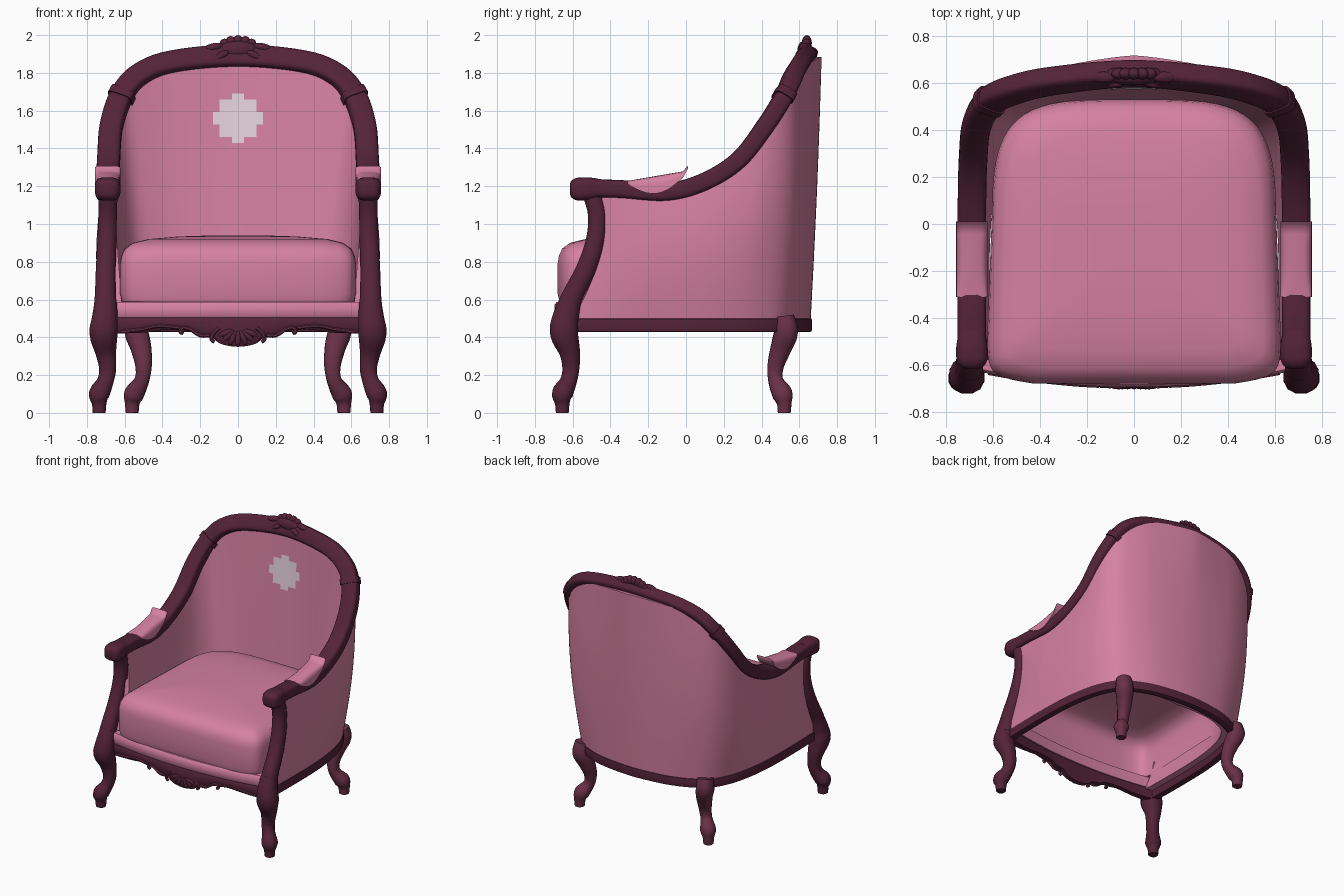
import bpy, bmesh, math
from mathutils import Vector, Matrix
from mathutils.bvhtree import BVHTree

cube = bpy.data.objects.get("Cube")
if cube:
    bpy.data.objects.remove(cube, do_unlink=True)


def material(name, rgb):
    m = bpy.data.materials.new(name)
    m.use_nodes = True
    m.diffuse_color = (*rgb, 1)
    m.node_tree.nodes["Principled BSDF"].inputs["Base Color"].default_value = (*rgb, 1)
    return m


WOOD = material("dark_plum_wood", (0.088, 0.017, 0.038))
WORN = material("worn_plum_wood", (0.14, 0.03, 0.06))
FABRIC = material("rose_fabric", (0.67, 0.22, 0.35))
PALE = material("pale_embroidery", (0.79, 0.65, 0.71))


def finish(name, bm, mat, mirror=False, angle=45):
    bmesh.ops.recalc_face_normals(bm, faces=bm.faces)
    mesh = bpy.data.meshes.new(name)
    bm.to_mesh(mesh)
    bm.free()
    mesh.materials.append(mat)
    ob = bpy.data.objects.new(name, mesh)
    bpy.context.collection.objects.link(ob)
    if mirror:
        ob.modifiers.new("mirror", "MIRROR").use_mirror_merge = False
    bpy.ops.object.select_all(action="DESELECT")
    ob.select_set(True)
    bpy.context.view_layer.objects.active = ob
    bpy.ops.object.shade_smooth_by_angle(angle=math.radians(angle))
    return ob


def loft(name, rings, mat, open_start=False, **kw):
    """Skin closed rings of points and cap the ends."""
    bm = bmesh.new()
    rows = [[bm.verts.new(p) for p in ring] for ring in rings]
    n = len(rows[0])
    for a, b in zip(rows, rows[1:]):
        for i in range(n):
            j = (i + 1) % n
            bm.faces.new((a[i], a[j], b[j], b[i]))
    if not open_start:
        bm.faces.new(rows[0])
    bm.faces.new(rows[-1])
    return finish(name, bm, mat, **kw)


def spline(pts, n=6):
    """Catmull-Rom through points of any dimension."""
    pts = [Vector(p) for p in pts]
    ext = [2 * pts[0] - pts[1]] + pts + [2 * pts[-1] - pts[-2]]
    out = []
    for a, b, c, d in zip(ext, ext[1:], ext[2:], ext[3:]):
        for k in range(n):
            t = k / n
            out.append(0.5 * (2 * b + (c - a) * t + (2 * a - 5 * b + 4 * c - d) * t ** 2
                              + (3 * b - a - 3 * c + d) * t ** 3))
    return out + [pts[-1]]


def both_sides(half):
    return half + [(-p[0], *p[1:]) for p in reversed(half[:-1])]


def oval(a, b, power=2, n=14):
    f = lambda v: math.copysign(abs(v) ** (2 / power), v)
    return [(a * f(math.cos(t)), b * f(math.sin(t)))
            for t in (2 * math.pi * (i + 0.5) / n for i in range(n))]


def sweep(name, path, section, mat, up, **kw):
    """Sweep a section along points (x, y, z, scale); up(i) gives its second axis."""
    rings = []
    for i, p in enumerate(path):
        t = (path[min(i + 1, len(path) - 1)] - path[max(i - 1, 0)]).to_3d().normalized()
        v = Vector(up(i))
        v = (v - t * v.dot(t)).normalized()
        s = t.cross(v)
        rings.append([p.to_3d() + p[3] * (s * a + v * b) for a, b in section])
    return loft(name, rings, mat, **kw)


def blobs(name, items, mat, **kw):
    """Several ellipsoids (place, size, turn about y) in one object."""
    bm = bmesh.new()
    for loc, size, turn in items:
        m = Matrix.Translation(loc) @ Matrix.Rotation(turn, 4, "Y") @ Matrix.Diagonal((*size, 1))
        bmesh.ops.create_uvsphere(bm, u_segments=16, v_segments=10, radius=1, matrix=m)
    return finish(name, bm, mat, **kw)


# Paths of the top rail and of the base, matched point for point
rail_half = [(0.69, -0.55, 1.19, 1), (0.69, -0.35, 1.185, 1), (0.69, -0.1, 1.17, 1),
             (0.69, 0.1, 1.225, 1), (0.685, 0.28, 1.34, 1), (0.67, 0.42, 1.52, 1),
             (0.615, 0.52, 1.68, 1), (0.515, 0.57, 1.79, 1), (0.34, 0.61, 1.855, 1),
             (0, 0.64, 1.885, 1)]
base_half = [(0.69, -0.6), (0.695, -0.4), (0.695, -0.15), (0.685, 0.05), (0.66, 0.22),
             (0.62, 0.36), (0.55, 0.48), (0.43, 0.56), (0.26, 0.615), (0, 0.64)]
STEPS = 8
rail = spline(both_sides(rail_half), STEPS)
base = spline([(x, y, 0.465, 1) for x, y in both_sides(base_half)], STEPS)
last = len(rail) - 1


def rail_up(i):
    k = 1 - abs(2 * i / last - 1)
    return (0, -0.9 * k, 1 - 0.6 * k)


# Wooden rails
section = oval(0.061, 0.048, 4, 20)
sweep("top_rail", rail, section, WOOD, rail_up)
c = 6 * STEPS
sweep("rail_collar", [Vector((*p[:3], 1.14)) for p in rail[c - 1:c + 2]], section, WOOD,
      lambda i: rail_up(c - 1 + i), mirror=True)
sweep("base_rail", base, oval(0.027, 0.036, 8, 12), WOOD, lambda i: (0, 0, 1))
knob = [(0.69, -0.615, 1.185, 0.45), (0.69, -0.605, 1.185, 0.75), (0.69, -0.58, 1.185, 0.96),
        (0.69, -0.55, 1.185, 1), (0.69, -0.51, 1.187, 0.97), (0.69, -0.45, 1.188, 0.8)]
sweep("arm_knob", spline(knob, 3), oval(0.068, 0.062, 3.2, 20), WOOD, lambda i: (0, 0, 1),
      mirror=True)

# Upholstered wrap-round shell, its front edges tucked behind the arm posts
rings = []
for i, (r, b) in enumerate(zip(rail, base)):
    t = base[min(i + 1, last)] - base[max(i - 1, 0)]
    out = Vector((t.y, -t.x, 0)).normalized()
    k = abs(r.x) / 0.69
    front = max(0, 1 - min(i, last - i) / 14)

    def wall(v, side):
        p = Vector((*b[:2], 0.49)).lerp(r.to_3d(), v)
        bow = math.sin(math.pi * v)
        p.y += front * (0.07 * bow + 0.1 * v)
        if side > 0:
            return p + out * (0.02 + (0.058 - 0.048 * k) * v
                              + (0.005 + 0.028 * k * (1 - front)) * bow)
        return p - out * (0.08 + 0.05 * (1 - k) - (0.05 + 0.05 * (1 - k)) * v)
    levels = [j / 10 for j in range(11)]
    rings.append([wall(v, 1) for v in levels] + [wall(v, -1) for v in reversed(levels)])
shell = loft("upholstered_shell", rings, FABRIC)

# Embroidered patch laid on the inside of the back
tree = BVHTree.FromPolygons([v.co for v in shell.data.vertices],
                            [p.vertices for p in shell.data.polygons])
bm = bmesh.new()
cell = 0.033
for i in range(-4, 4):
    for j in range(-4, 4):
        across, up = abs(i + 0.5), abs(j + 0.5)
        if max(across, up) < 3 or min(across, up) < 1:
            quad = []
            for dx, dz in ((0, 0), (1, 0), (1, 1), (0, 1)):
                hit = tree.ray_cast(Vector(((i + dx) * cell, -1, 1.56 + (j + dz) * cell)),
                                    Vector((0, 1, 0)))[0]
                quad.append(bm.verts.new(hit - Vector((0, 0.005, 0))))
            bm.faces.new(quad)
bmesh.ops.remove_doubles(bm, verts=bm.verts, dist=0.001)
finish("back_embroidery", bm, PALE)

# Seat cushion, hollow underneath, with square front corners
levels = [(0.985, 0.59), (1, 0.63), (1, 0.79), (0.99, 0.83), (0.96, 0.87), (0.89, 0.9),
          (0.76, 0.92), (0.5, 0.934), (0.2, 0.94), (0.02, 0.94)]
rings = []
for s, z in levels:
    ring = []
    for (x, y), (fx, fy) in zip(oval(0.605, 0.61, 4, 64), oval(0.625, 0.565, 16, 64)):
        if y < 0:
            x, y = fx, fy - 0.065 * (1 - (fx / 0.625) ** 2)
        ring.append((x * s, y * s - 0.08, z))
    rings.append(ring)
loft("seat_cushion", rings, FABRIC, open_start=True, angle=60)

# Arm pads
rings = []
for i in range(13):
    t = i / 12
    top = 1.228 + 0.055 * t + (0.025 if i == 12 else 0)
    low = top - 0.015 - 0.075 * math.sin(math.pi * t)
    arc = [math.pi * k / 12 for k in range(13)]
    rings.append([(0.69 + 0.067 * math.copysign(abs(math.cos(a)) ** 0.5, math.cos(a)),
                   -0.31 + 0.32 * t, low + (top - low) * math.sin(a) ** 0.5 if 0 < a < 3.14 else low)
                  for a in arc])
loft("arm_pad", rings, FABRIC, mirror=True)


# Front band and carved apron, bowed forward in plan
def front_y(x):
    return -0.695 + 0.06 * (x / 0.63) ** 2


def bowed_board(name, edges, top, depth, mat):
    rings = []
    for x, low in edges:
        y = front_y(x)
        rings.append([(x, y + 0.012, low), (x, y, low + 0.015), (x, y, top - 0.015),
                      (x, y + 0.012, top), (x, y + depth, top), (x, y + depth, low)])
    loft(name, rings, mat)


bowed_board("front_band", [(x / 20, 0.5) for x in range(-13, 14)], 0.588, 0.06, FABRIC)
edge = [(0.65, 0.42), (0.5, 0.425), (0.38, 0.44), (0.27, 0.435), (0.2, 0.41), (0.14, 0.4),
        (0.09, 0.365), (0, 0.35)]
bowed_board("carved_apron", spline(both_sides(edge)), 0.512, 0.05, WOOD)
ribs = [((0.07 * math.sin(a), -0.69, 0.44 - 0.045 * math.cos(a)), (0.016, 0.014, 0.042), -a)
        for a in (-1.2, -0.8, -0.4, 0, 0.4, 0.8, 1.2)]
blobs("apron_shell_carving", ribs, WOOD)
for name, line in (("inner_scroll", [(0.1, 0.45), (0.13, 0.42), (0.14, 0.39), (0.125, 0.375)]),
                   ("outer_scroll", [(0.15, 0.41), (0.2, 0.41), (0.25, 0.44), (0.29, 0.45),
                                     (0.305, 0.43), (0.29, 0.42)]),
                   ("apron_moulding", [(0.31, 0.45), (0.42, 0.46), (0.52, 0.44), (0.62, 0.43)])):
    path = spline([(x, front_y(x) + 0.004, z, 1) for x, z in line])
    sweep(name, path, oval(0.011, 0.011, 2, 8), WORN, lambda i: (0, -1, 0), mirror=True)

# Legs and arm posts: x, y, z, radius
limbs = {
    "front_leg": [(0.735, -0.655, 0, 0.035), (0.735, -0.655, 0.05, 0.04),
                  (0.735, -0.655, 0.1, 0.056), (0.705, -0.625, 0.16, 0.045),
                  (0.69, -0.61, 0.23, 0.046), (0.7, -0.615, 0.32, 0.056),
                  (0.712, -0.645, 0.42, 0.076), (0.705, -0.64, 0.5, 0.07),
                  (0.7, -0.61, 0.6, 0.058)],
    "arm_post": [(0.705, -0.635, 0.5, 0.068), (0.702, -0.605, 0.61, 0.058),
                 (0.7, -0.53, 0.76, 0.054), (0.694, -0.48, 0.91, 0.052),
                 (0.69, -0.47, 1.05, 0.05), (0.688, -0.5, 1.17, 0.052)],
    "back_leg": [(0.56, 0.52, 0, 0.035), (0.56, 0.52, 0.05, 0.04), (0.55, 0.51, 0.1, 0.054),
                 (0.51, 0.475, 0.17, 0.04), (0.5, 0.475, 0.25, 0.045),
                 (0.515, 0.505, 0.35, 0.057), (0.538, 0.53, 0.43, 0.064),
                 (0.535, 0.52, 0.51, 0.054)]}
for name, line in limbs.items():
    sweep(name, spline(line, 4), oval(1, 1, 2.4, 12), WORN if name == "back_leg" else WOOD,
          lambda i: (0, -1, 0), mirror=True)

# Carved crest on the top rail
fan = [((0.08 * math.sin(a), 0.64, 1.92 + 0.04 * math.cos(a)), (0.03, 0.026, 0.04), a)
       for a in (-1.3, -0.85, -0.42, 0, 0.42, 0.85, 1.3)]
fan += [((0, 0.625, 1.92), (0.11, 0.035, 0.05), 0)]
for s in (-1, 1):
    fan += [((s * 0.13, 0.625, 1.935), (0.055, 0.025, 0.022), s * 0.2),
            ((s * 0.09, 0.6, 1.89), (0.05, 0.022, 0.02), s * 0.5)]
blobs("rail_crest", fan, WOOD)
